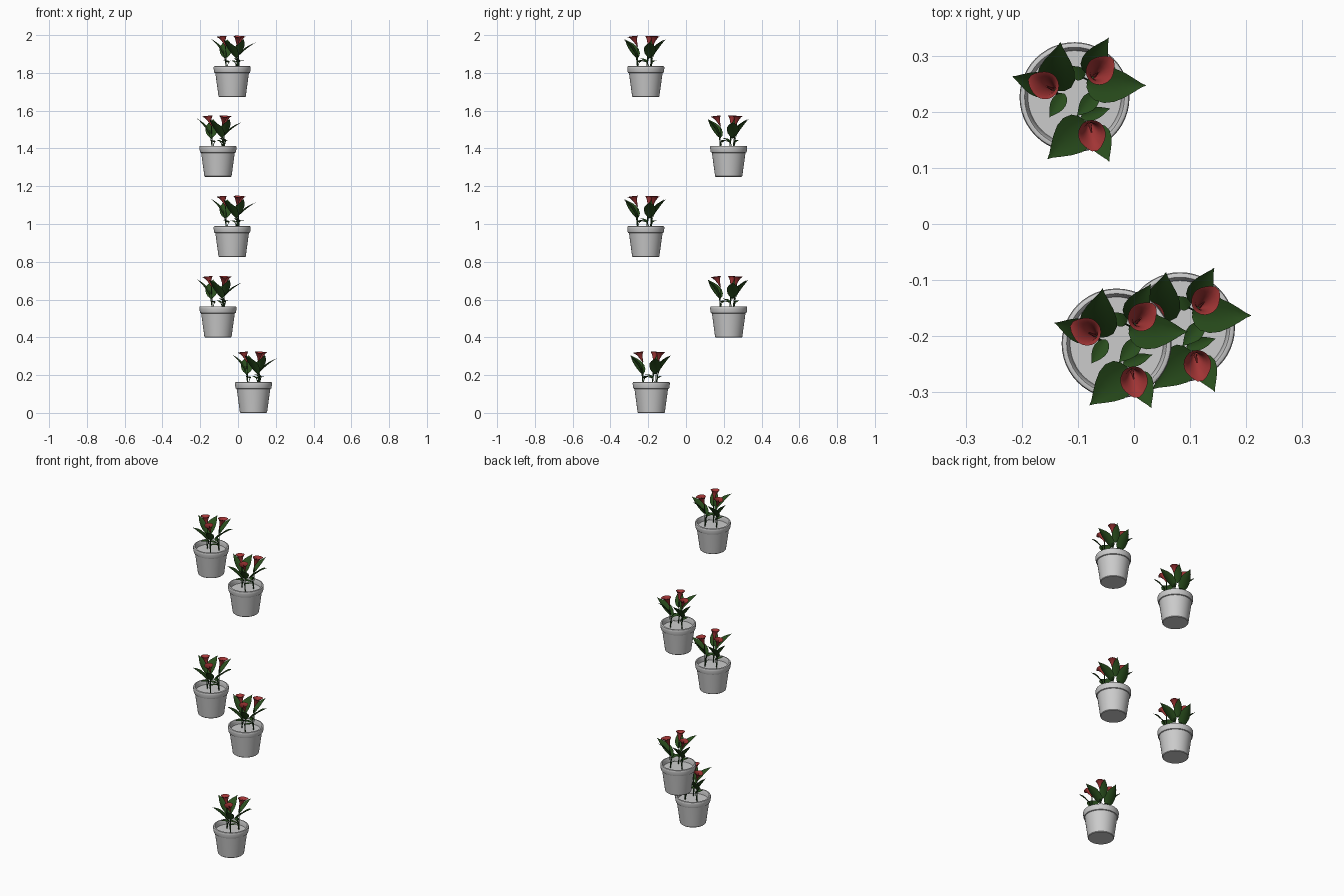
import bpy, bmesh, math
from mathutils import Vector, Matrix

if "Cube" in bpy.data.objects:
    bpy.data.objects.remove(bpy.data.objects["Cube"])

POTS = [(.082, -.184, 0), (-.106, .226, .40), (-.031, -.213, .825),
        (-.106, .226, 1.25), (-.031, -.213, 1.672)]
SOIL = .136
Z = Vector((0, 0, 1))


def material(name, rgb):
    m = bpy.data.materials.new(name)
    m.diffuse_color = (*rgb, 1)
    m.use_nodes = True
    m.node_tree.nodes["Principled BSDF"].inputs["Base Color"].default_value = m.diffuse_color
    return m


GREEN = material("leaf_green", (.022, .075, .012))
STEM = material("stem_green", (.02, .06, .015))
RED = material("petal_red", (.36, .035, .035))


def finish(bm, name, mat=None):
    me = bpy.data.meshes.new(name)
    bmesh.ops.recalc_face_normals(bm, faces=bm.faces)
    bm.to_mesh(me)
    bm.free()
    if mat:
        me.materials.append(mat)
    ob = bpy.data.objects.new(name, me)
    bpy.context.collection.objects.link(ob)
    bpy.ops.object.select_all(action='DESELECT')
    ob.select_set(True)
    bpy.context.view_layer.objects.active = ob
    bpy.ops.object.shade_smooth_by_angle(angle=math.radians(35))
    return ob


def skin(bm, rings, closed=True):
    """Bridge successive rows of points with quads."""
    rows = [[bm.verts.new(p) for p in r] for r in rings]
    for a, b in zip(rows, rows[1:]):
        n = len(a)
        for i in range(n if closed else n - 1):
            j = (i + 1) % n
            bm.faces.new((a[i], a[j], b[j], b[i]))
    return rows


def circle(r, z, n):
    return [Vector((r * math.cos(2 * math.pi * i / n), r * math.sin(2 * math.pi * i / n), z))
            for i in range(n)]


def make_pot():
    profile = [(.069, 0), (.072, .003), (.0735, .014), (.089, .127), (.094, .129), (.0955, .133),
               (.0965, .140), (.098, .150), (.098, .158), (.0965, .162), (.094, .1635),
               (.089, .1635), (.087, .160), (.085, .150), (.083, SOIL)]
    bm = bmesh.new()
    rows = skin(bm, [circle(r, z, 48) for r, z in profile])
    bm.faces.new(rows[0])
    bm.faces.new(rows[-1])      # soil surface
    return finish(bm, "pot")


def make_leaf(bm, base, tip, width):
    """Pointed blade with a creased midrib and a gentle arch."""
    axis = tip - base
    side = axis.cross(Z).normalized()
    up = side.cross(axis).normalized()
    shape = [(0, .12), (.08, .55), (.2, .85), (.38, 1), (.55, .93), (.7, .7), (.83, .4), (.93, .14), (1, .01)]
    rows = []
    for t, w in shape:
        mid = base + axis * t + up * (.16 * axis.length * t * (1 - t))
        rows.append([mid + side * (s * w * width / 2) + up * (abs(s) ** 1.4 * w * width * .14)
                     for s in (-1, -.5, 0, .5, 1)])
    skin(bm, rows, closed=False)


def make_tube(bm, a, b, c, r0, r1, n=6, steps=7):
    """Tapered stem along a quadratic curve."""
    rings = []
    for k in range(steps + 1):
        t = k / steps
        p = a * (1 - t) ** 2 + b * (2 * t * (1 - t)) + c * t * t
        d = ((b - a) * (1 - t) + (c - b) * t).normalized()
        q = Z.rotation_difference(d)
        rings.append([p + q @ v for v in circle(r0 + (r1 - r0) * t, 0, n)])
    rows = skin(bm, rings)
    bm.faces.new(rows[0])
    bm.faces.new(rows[-1])


def make_flower(bm, base, top):
    """Trumpet with a flared, pointed lip on the outer side, plus the spike inside."""
    axis = top - base
    q = Z.rotation_difference(axis.normalized())
    out = math.atan2(axis.y, axis.x)
    h = axis.length
    rings = []
    for t, r in [(0, .0025), (.2, .0045), (.45, .0085), (.68, .013), (.86, .018), (.97, .0225), (1, .0245)]:
        ring = []
        for v in circle(r, 0, 20):
            c = math.cos(math.atan2(v.y, v.x) - out)
            point = 1 + .28 * max(c, 0) ** 8 * t ** 4
            ring.append(base + q @ Vector((v.x * point, v.y * point, h * t + .007 * c * t ** 3)))
        rings.append(ring)
    skin(bm, rings)
    make_tube(bm, base + axis * .25, base + axis * .5, base + axis * .85, .003, .0015)


# three clumps per pot: root, flower base, flower mouth
CLUMPS = [((-.030, .006), (-.034, .012, .268), (-.053, .021, .322)),
          ((.034, .026), (.032, .034, .268), (.045, .047, .322)),
          ((.028, -.044), (.026, -.044, .268), (.031, -.066, .322))]
# leaves: clump, base, tip, width
LEAVES = [
    (0, (-.036, .012, .205), (-.025, .098, .305), .068),    # broad leaves
    (1, (.022, .022, .205), (.127, .021, .290), .064),
    (2, (.022, -.046, .205), (-.048, -.110, .305), .070),
    (0, (-.044, .016, .225), (-.111, .037, .308), .044),    # narrow leaves
    (1, (.022, .042, .225), (.061, .106, .306), .044),
    (2, (.034, -.052, .225), (.062, -.115, .304), .046),
    (0, (-.018, .006, .182), (-.045, -.036, .192), .027),   # low young leaves
    (1, (.040, .006, .185), (.004, -.034, .205), .030),
    (2, (.012, -.036, .182), (.064, -.020, .195), .023),
    (1, (.016, .034, .182), (-.008, .056, .195), .024),
]

leaf_bm, stem_bm, flower_bm = bmesh.new(), bmesh.new(), bmesh.new()
for root, fb, ft in CLUMPS:
    a, b, c = Vector((*root, SOIL - .003)), Vector(fb), Vector(ft)
    make_tube(stem_bm, a, (a + b) / 2, b + (c - b) * .05, .0026, .0022)
    make_flower(flower_bm, b, c)
for k, base, tip, w in LEAVES:
    base, tip = Vector(base), Vector(tip)
    root = Vector((*CLUMPS[k][0], SOIL - .003))
    make_leaf(leaf_bm, base, tip, w)
    bend = root.lerp(base, .4)
    bend.z = base.z - .015
    make_tube(stem_bm, root, bend, base + (tip - base) * .06, .0022, .0014)

parts = [make_pot(), finish(leaf_bm, "leaves", GREEN),
         finish(stem_bm, "stems", STEM), finish(flower_bm, "flowers", RED)]

# the same potted plant at each level
for i, pos in enumerate(POTS):
    for part in parts:
        ob = part
        if i:
            ob = part.copy()
            ob.name = f"{part.name}_{i + 1}"
            bpy.context.collection.objects.link(ob)
        ob.location = pos
